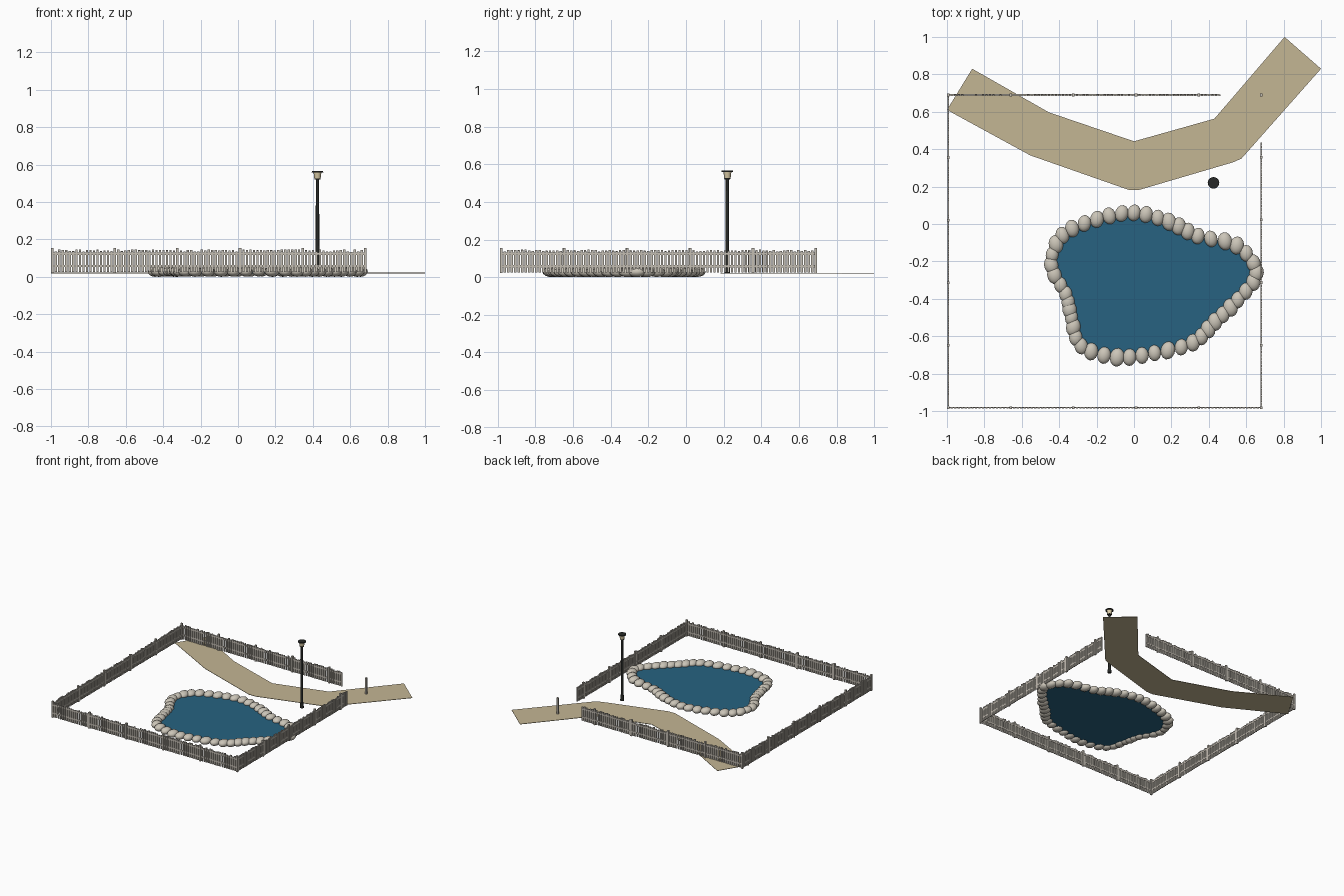
import bpy, bmesh, math, random
from mathutils import Vector, Matrix

if "Cube" in bpy.data.objects:
    bpy.data.objects.remove(bpy.data.objects["Cube"])

random.seed(4)
G = 0.021  # ground level on which the parts stand


def mat(name, rgb):
    m = bpy.data.materials.new(name)
    m.diffuse_color = (*rgb, 1)
    m.use_nodes = True
    m.node_tree.nodes["Principled BSDF"].inputs["Base Color"].default_value = m.diffuse_color
    return m


WOOD = mat("weathered wood", (0.55, 0.51, 0.45))
STONE = mat("pale stone", (0.60, 0.56, 0.48))
WATER = mat("pond blue", (0.020, 0.123, 0.220))
SAND = mat("sandy path", (0.55, 0.465, 0.295))
METAL = mat("black metal", (0.020, 0.022, 0.020))
GLASS = mat("lamp glass", (0.70, 0.60, 0.38))


def finish(name, bm, material, smooth=False):
    bmesh.ops.recalc_face_normals(bm, faces=bm.faces)
    me = bpy.data.meshes.new(name)
    for f in bm.faces:
        f.smooth = smooth
    bm.to_mesh(me)
    bm.free()
    me.materials.append(material)
    ob = bpy.data.objects.new(name, me)
    bpy.context.collection.objects.link(ob)
    return ob


def box(bm, lo, hi):
    lo, hi = Vector(lo), Vector(hi)
    m = Matrix.Translation((lo + hi) / 2) @ Matrix.Diagonal((*(hi - lo), 1))
    bmesh.ops.create_cube(bm, size=1, matrix=m)


def slab(name, pts, z0, z1, material):
    """Flat outline extruded between two heights."""
    bm = bmesh.new()
    f = bm.faces.new([bm.verts.new((x, y, z0)) for x, y in pts])
    r = bmesh.ops.extrude_face_region(bm, geom=[f], use_keep_orig=True)
    vs = [v for v in r["geom"] if isinstance(v, bmesh.types.BMVert)]
    bmesh.ops.translate(bm, vec=(0, 0, z1 - z0), verts=vs)
    return finish(name, bm, material)


# Path
near = [(-1.0, 0.61), (-0.555, 0.367), (-0.03, 0.183), (0.03, 0.183), (0.53, 0.33), (0.575, 0.35), (1.0, 0.83)]
far = [(0.805, 1.0), (0.43, 0.563), (0, 0.442), (-0.455, 0.597), (-0.865, 0.83)]
slab("garden_path", near + far, G - 0.002, G + 0.001, SAND)

# Pond outline: closed smooth curve through a few points
ctrl = [(0, .06), (.187, .012), (.342, -.064), (.55, -.115), (.655, -.262), (.555, -.406),
        (.433, -.523), (.315, -.635), (.11, -.69), (-.09, -.713), (-.283, -.652), (-.335, -.50),
        (-.365, -.375), (-.443, -.22), (-.383, -.06), (-.198, .025)]
ctrl = [Vector(p) for p in ctrl]
n = len(ctrl)
rim = []
for i in range(n):
    a, b, c, d = (ctrl[(i + k) % n] for k in (-1, 0, 1, 2))
    for t in (0, 1 / 3, 2 / 3):
        rim.append(0.5 * (2 * b + (c - a) * t + (2 * a - 5 * b + 4 * c - d) * t * t
                          + (3 * b - a - 3 * c + d) * t ** 3))
slab("pond_water", rim, G - 0.002, G + 0.002, WATER)

# Pond edge stones
bm = bmesh.new()
for p in rim:
    s = random.uniform(0.92, 1.06)
    m = (Matrix.Translation((p.x, p.y, 0.028))
         @ Matrix.Rotation(random.uniform(-0.25, 0.25), 4, "Z")
         @ Matrix.Diagonal((0.037 * s, 0.047 * s, 0.028 * min(s, 1), 1)))
    bmesh.ops.create_uvsphere(bm, u_segments=14, v_segments=8, radius=1, matrix=m)
finish("pond_stones", bm, STONE, True)

# Fence: square of five panels a side, with an open corner at the gate
X0, X1, Y0, Y1 = -0.993, 0.68, -0.982, 0.69
PANEL = (X1 - X0) / 5
STEP = PANEL / 18


def fence(name, start, direction, length, first_post=True):
    bm = bmesh.new()
    for i in range(int(length / STEP + 0.01) + 1):
        d = i * STEP
        if i % 18 == 0:  # post
            if i or first_post:
                box(bm, (d - 0.007, -0.007, G), (d + 0.007, 0.007, 0.154))
        else:  # picket
            top = random.uniform(0.134, 0.146)
            box(bm, (d - 0.006, -0.005, G + 0.005), (d + 0.006, 0.003, top))
    for z in (0.058, 0.124):  # rails
        box(bm, (0, -0.003, z - 0.006), (length, 0.0045, z + 0.006))
    ob = finish(name, bm, WOOD)
    ob.location = (*start, 0)
    ob.rotation_euler.z = math.radians(direction)


fence("front_fence", (X0, Y0), 0, 5 * PANEL)
fence("right_fence", (X1, Y0), 90, 76 * STEP, False)
fence("left_fence", (X0, Y1), 270, 5 * PANEL - 0.01)
# back run is measured from its left end towards the gate
fence("back_fence", (X0, Y1), 0, 78 * STEP, False)
bm = bmesh.new()
box(bm, (X1 - 0.007, Y1 - 0.007, G), (X1 + 0.007, Y1 + 0.007, 0.154))
finish("gate_post", bm, WOOD)

# Lamp post
LX, LY = 0.425, 0.220


def tube(name, r0, r1, z0, z1, material):
    bm = bmesh.new()
    bmesh.ops.create_cone(bm, cap_ends=True, segments=16, radius1=r0, radius2=r1, depth=z1 - z0,
                          matrix=Matrix.Translation((LX, LY, (z0 + z1) / 2)))
    ob = finish(name, bm, material)
    for f in ob.data.polygons:
        f.use_smooth = len(f.vertices) == 4


tube("lamp_base", 0.015, 0.012, G, 0.065, METAL)
tube("lamp_pole", 0.010, 0.009, 0.06, 0.525, METAL)
tube("lamp_collar", 0.015, 0.018, 0.520, 0.527, METAL)
tube("lamp_lantern", 0.017, 0.021, 0.527, 0.559, GLASS)
tube("lamp_cap", 0.031, 0.030, 0.559, 0.566, METAL)
